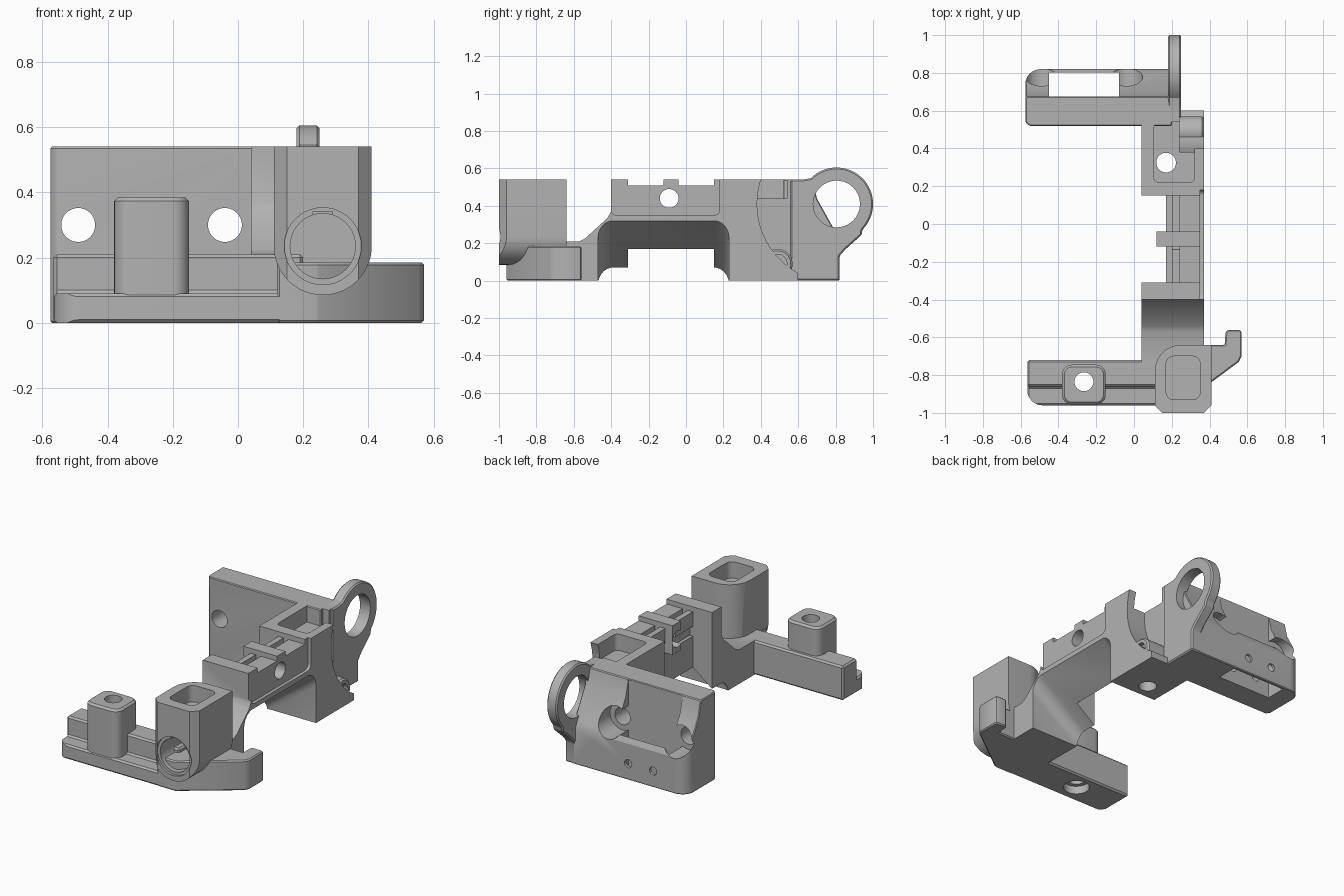
import bpy
import bmesh
from math import cos, sin, pi, radians

cube = bpy.data.objects.get("Cube")
if cube:
    bpy.data.objects.remove(cube, do_unlink=True)

grey = bpy.data.materials.new("plain grey")
grey.use_nodes = True
colour = (0.45, 0.45, 0.45, 1)
grey.diffuse_color = colour
grey.node_tree.nodes["Principled BSDF"].inputs["Base Color"].default_value = colour


def activate(ob):
    bpy.ops.object.select_all(action='DESELECT')
    ob.select_set(True)
    bpy.context.view_layer.objects.active = ob


def bevel(ob, width, segments=1):
    activate(ob)
    mod = ob.modifiers.new("bevel", 'BEVEL')
    mod.width, mod.segments = width, segments
    mod.limit_method, mod.angle_limit = 'ANGLE', radians(35)
    bpy.ops.object.modifier_apply(modifier=mod.name)
    return ob


def prism(name, axis, pts, lo, hi, edge=0, segments=1):
    """Extrude a 2D outline along x (y,z), y (x,z) or z (x,y)."""
    place = {'x': lambda a, b, t: (t, a, b),
             'y': lambda a, b, t: (a, t, b),
             'z': lambda a, b, t: (a, b, t)}[axis]
    bm = bmesh.new()
    rings = [[bm.verts.new(place(a, b, t)) for a, b in pts] for t in (lo, hi)]
    for ring in rings:
        bm.faces.new(ring)
    n = len(pts)
    for i in range(n):
        j = (i + 1) % n
        bm.faces.new((rings[0][i], rings[0][j], rings[1][j], rings[1][i]))
    bmesh.ops.recalc_face_normals(bm, faces=bm.faces)
    mesh = bpy.data.meshes.new(name)
    bm.to_mesh(mesh)
    bm.free()
    mesh.materials.append(grey)
    ob = bpy.data.objects.new(name, mesh)
    bpy.context.collection.objects.link(ob)
    return bevel(ob, edge, segments) if edge else ob


def arc(cx, cy, r, start=0, end=360, n=40):
    return [(cx + r * cos(radians(start + (end - start) * i / n)),
             cy + r * sin(radians(start + (end - start) * i / n)))
            for i in range(n if end - start == 360 else n + 1)]


def rect(a0, a1, b0, b1, r=0):
    if not r:
        return [(a0, b0), (a1, b0), (a1, b1), (a0, b1)]
    return (arc(a0 + r, b0 + r, r, 180, 270, 6) + arc(a1 - r, b0 + r, r, 270, 359.9, 6)
            + arc(a1 - r, b1 - r, r, 0, 90, 6) + arc(a0 + r, b1 - r, r, 90, 180, 6))


def boolean(ob, op, *args, **kw):
    tool = prism("cutter", *args, **kw)
    tool.hide_render = True
    activate(ob)
    mod = ob.modifiers.new("boolean", 'BOOLEAN')
    mod.operation, mod.object, mod.solver = op, tool, 'EXACT'
    bpy.ops.object.modifier_apply(modifier=mod.name)
    bpy.data.objects.remove(tool, do_unlink=True)


def cut(ob, *args, **kw):
    boolean(ob, 'DIFFERENCE', *args, **kw)


# Front arm: stepped bar with a vertical hole
arm = prism("front_arm", 'x', [(-.96, 0), (-.72, 0), (-.72, .21), (-.86, .21),
                               (-.86, .09), (-.96, .09)], -.565, .2, .01)
boolean(arm, 'INTERSECT', 'z', [(-.565, -.72), (-.565, -.88)] +
        arc(-.485, -.88, .08, 180, 270, 8) [1:] + [(.3, -.96), (.3, -.72)], -.1, .4)
cut(arm, 'z', arc(-.265, -.835, .075), -.1, .06)
cut(arm, 'z', arc(-.265, -.835, .05), -.1, .5)

# Post on the front arm
post = prism("arm_post", 'z', rect(-.38, -.15, -.955, -.745, .05), .05, .385, .012)
cut(post, 'z', arc(-.265, -.835, .05), 0, .5)

# Corner base with side hook
base = prism("corner_base_and_hook", 'z',
             [(.12, -.96), (.245, -.96), (.555, -.73), (.57, -.7), (.57, -.57),
              (.56, -.56), (.5, -.56), (.485, -.57), (.48, -.64), (.12, -.64)],
             0, .185, .01)

# Tower with rounded underside, front bore and top pocket
tower = prism("tower", 'z', [(.11, -.96), (.15, -1), (.37, -1), (.41, -.96), (.41, -.64)]
              + arc(.25, -.78, .14, 90, 180, 10), .02, .54)
boolean(tower, 'INTERSECT', 'y', arc(.26, .235, .15, 180, 360, 32) +
        [(.41, .7), (.11, .7)], -1.1, -.5)
cut(tower, 'y', arc(.26, .235, .118), -1.1, -.985)
cut(tower, 'y', arc(.26, .235, .1), -1.1, -.74)
cut(tower, 'y', rect(.23, .29, .3, .342), -1.1, -.8)
cut(tower, 'z', rect(.17, .35, -.93, -.7, .04), .44, .7)

# Spine: side profile, then arch, channel, notches and pocket
spine = prism("spine", 'x', [(-.74, 0), (-.74, .21), (-.57, .21), (-.54, .225), (-.42, .335),
                             (-.40, .37), (-.40, .54), (.60, .54), (.60, 0)], .04, .37)
cut(spine, 'y', [(.7, .57), (-.2, -.112), (-.2, -.4), (.7, -.4)], -.47, .23,
    edge=.07, segments=5)
cut(spine, 'z', rect(-.1, .17, -.31, .15), -.2, .8)
cut(spine, 'x', rect(-.40, .18, .35, .7, .03), .35, .5)
for lo, hi in ((-.31, -.12), (-.04, .15)):
    cut(spine, 'z', rect(.1, .5, lo, hi), .51, .8)
    cut(spine, 'z', rect(.205, .24, lo, hi), .42, .8)
    cut(spine, 'z', rect(.1, .19, lo, hi), .36, .42)
cut(spine, 'x', arc(-.09, .44, .05), -.1, .6)
cut(spine, 'x', arc(.8, .41, .42, n=64), .24, .6)
cut(spine, 'z', rect(.105, .32, .22, .54, .03), .44, .8)
cut(spine, 'z', rect(.2, .5, .41, .53), .47, .8)
cut(spine, 'z', arc(.17, .325, .052), -.1, .8)

# Crossing ridge on the spine
ridge = prism("spine_ridge", 'z', rect(.12, .21, -.12, -.04), .36, .54)
cut(ridge, 'x', arc(-.09, .44, .05), 0, .5)

# Pivot boss
boss = prism("pivot_boss", 'x', arc(.49, .09, .08), .2, .37, .01)
cut(boss, 'x', arc(.49, .09, .05), .34, .5)

# Upright ring on its side plate
ring = prism("ring_plate", 'x', [(.56, 0), (.82, 0), (.82, .13), (.85, .165), (.94, .245)]
             + arc(.805, .41, .195, -45, 135, 40) + [(.62, .54), (.56, .54)], .18, .25, .008)
cut(ring, 'x', arc(.805, .41, .125), 0, .5)

# Rear wall with hollow lip
wall = prism("rear_wall", 'x', [(.52, 0), (.82, 0), (.82, .22), (.80, .26), (.70, .44),
                                (.675, .54), (.52, .54)], -.575, .2)
boolean(wall, 'INTERSECT', 'z', [(-.575, .54), (-.555, .52), (.3, .52), (.3, .82)] +
        arc(-.495, .74, .08, 90, 180, 8), -.1, .8)
bevel(wall, .008)
cut(wall, 'z', rect(-.45, -.08, .675, .803), -.1, .8)
for x in (-.49, -.04):
    cut(wall, 'y', arc(x, .3, .085), .675, 1)
    cut(wall, 'y', arc(x, .3, .052), .4, 1)
for x in (-.35, -.18):
    cut(wall, 'y', arc(x, .1, .025, n=20), .62, 1)

# Smooth round surfaces, keep edges crisp
bpy.ops.object.select_all(action='DESELECT')
for ob in (arm, post, base, tower, spine, ridge, boss, ring, wall):
    ob.select_set(True)
    bpy.context.view_layer.objects.active = ob
bpy.ops.object.shade_smooth_by_angle(angle=radians(30))
